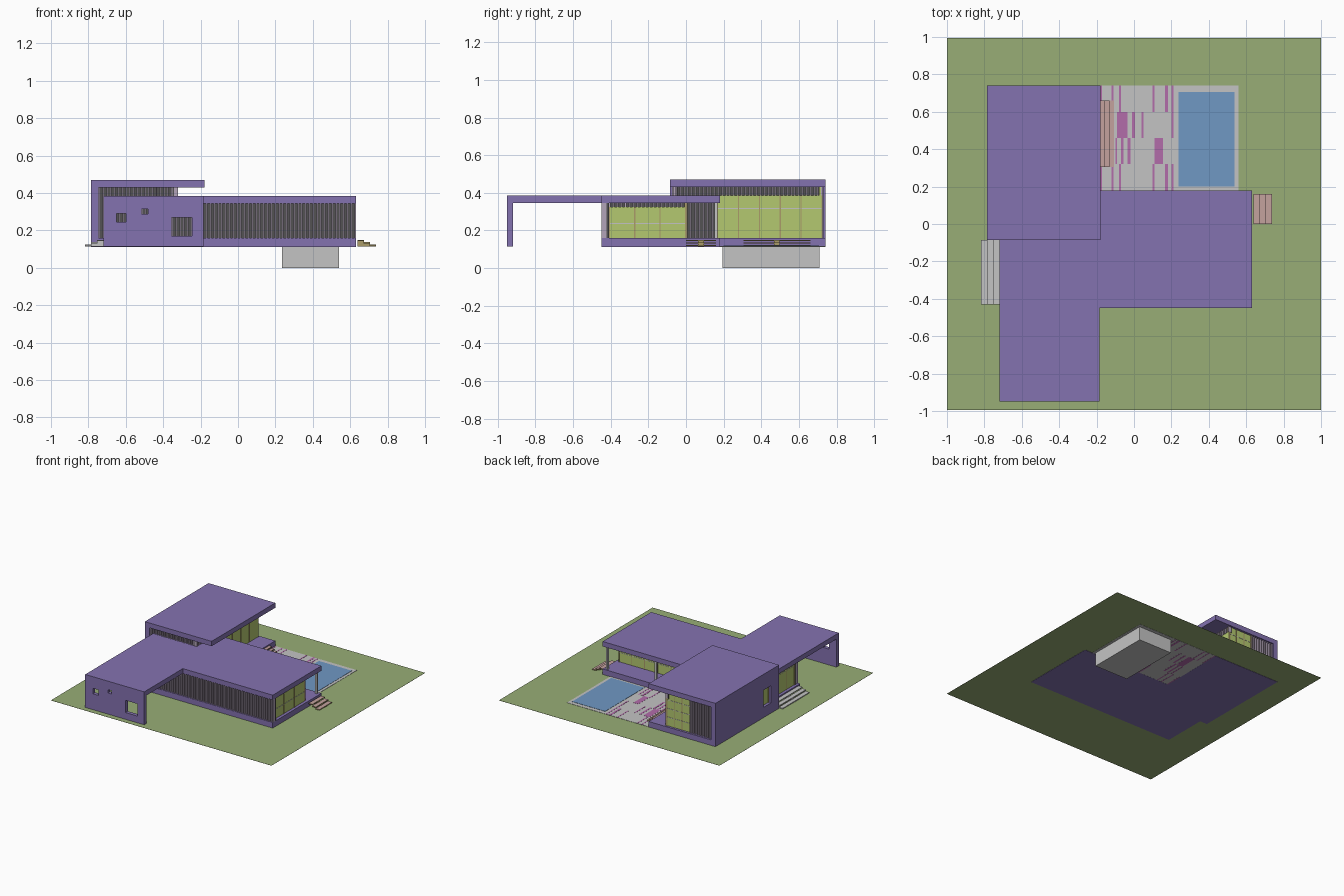
import bpy, bmesh
from mathutils import Vector

if "Cube" in bpy.data.objects:
    bpy.data.objects.remove(bpy.data.objects["Cube"])


def material(name, r, g, b):
    lin = [((c / 255 + 0.055) / 1.055) ** 2.4 for c in (r, g, b)] + [1]
    m = bpy.data.materials.new(name)
    m.use_nodes = True
    m.diffuse_color = lin
    m.node_tree.nodes["Principled BSDF"].inputs["Base Color"].default_value = lin
    return m


PURPLE = material("purple render", 132, 114, 176)
LAWN = material("lawn green", 152, 174, 118)
GLASS = material("lime glass", 180, 200, 112)
GREY = material("pale grey stone", 196, 196, 196)
DARK = material("dark grey", 84, 82, 84)
FIN = material("mauve grey fins", 178, 164, 184)
PINK = material("magenta paving", 178, 108, 170)
WATER = material("pool blue", 112, 152, 196)
WOOD = material("rose timber", 196, 162, 158)
TAN = material("tan timber edge", 170, 155, 105)


def finish(bm, name, *mats):
    bmesh.ops.recalc_face_normals(bm, faces=bm.faces)
    me = bpy.data.meshes.new(name)
    bm.to_mesh(me)
    bm.free()
    ob = bpy.data.objects.new(name, me)
    bpy.context.collection.objects.link(ob)
    for m in mats:
        me.materials.append(m)
    return ob


def add_box(bm, x, y, z):
    lo, hi = Vector((x[0], y[0], z[0])), Vector((x[1], y[1], z[1]))
    verts = bmesh.ops.create_cube(bm, size=1)["verts"]
    for v in verts:
        v.co = (lo + hi) / 2 + v.co * (hi - lo)


def boxes(name, mat, *items):
    bm = bmesh.new()
    for it in items:
        add_box(bm, *it)
    return finish(bm, name, mat)


def prism(name, mat, outline, z0, z1):
    bm = bmesh.new()
    face = bm.faces.new([bm.verts.new((x, y, z0)) for x, y in outline])
    top = bmesh.ops.extrude_face_region(bm, geom=[face])["geom"]
    bmesh.ops.translate(bm, vec=(0, 0, z1 - z0),
                        verts=[g for g in top if isinstance(g, bmesh.types.BMVert)])
    return finish(bm, name, mat)


def cut(ob, *holes):
    cutter = boxes("opening_cutter", DARK, *holes)
    cutter.hide_render = True
    mod = ob.modifiers.new("openings", "BOOLEAN")
    mod.object, mod.solver = cutter, "EXACT"
    bpy.context.view_layer.objects.active = ob
    bpy.ops.object.modifier_apply(modifier=mod.name)
    bpy.data.objects.remove(cutter)


def wall_item(axis, a, b, c0, c1, z):
    """Box running a..b along the axis, c0..c1 across it."""
    return ((a, b), (c0, c1), z) if axis == "x" else ((c0, c1), (a, b), z)


def fin_wall(name, axis, a, b, outer, depth, z, pitch=0.02):
    """Dark wall with vertical fins; depth points from the outer face inwards."""
    mid, inner = outer + depth * 0.7, outer + depth
    boxes(name + "_backing", DARK, wall_item(axis, a, b, *sorted((mid, inner)), z))
    n = max(2, round((b - a) / pitch))
    step = (b - a - 0.008) / (n - 1)
    boxes(name + "_fins", FIN, *[
        wall_item(axis, a + i * step, a + i * step + 0.008, *sorted((outer, mid)), z)
        for i in range(n)])


def glass_wall(name, axis, a, b, c, z, cols, rails=()):
    """Glazing with upright mullions and pale rails."""
    boxes(name + "_panes", GLASS, wall_item(axis, a, b, c - 0.006, c + 0.006, z))
    step = (b - a - 0.006) / cols
    boxes(name + "_mullions", TAN, *[
        wall_item(axis, a + i * step, a + i * step + 0.006, c - 0.009, c + 0.009, z)
        for i in range(cols + 1)])
    if rails:
        boxes(name + "_rails", GREY, *[
            wall_item(axis, a, b, c - 0.008, c + 0.008, (h, h + 0.004)) for h in rails])


def steps(name, x_house, x_out, y, top_mat, side_mat):
    """Three floating treads on a central stringer."""
    bm = bmesh.new()
    run = (x_out - x_house) / 3
    mid = (y[0] + y[1]) / 2
    for i in range(3):
        xs = sorted((x_house + i * run, x_house + (i + 1.1) * run))
        z = 0.15 - i * 0.013
        add_box(bm, xs, y, (z - 0.007, z))
        add_box(bm, xs, (mid - 0.015, mid + 0.015), (0.115, z - 0.007))
    ob = finish(bm, name, top_mat, side_mat)
    for p in ob.data.polygons:
        p.material_index = 0 if abs(p.normal.z) > 0.5 else 1


BASE, FLOOR, LOW, LOW_TOP, HIGH, HIGH_TOP = 0.115, 0.16, 0.345, 0.385, 0.43, 0.47

# Lawn
boxes("lawn", LAWN, ((-1, 1), (-0.995, 0.995), (BASE - 0.001, BASE)))

# Terrace and paving strips, row by row
boxes("terrace", GREY, ((-0.18, 0.56), (0.18, 0.74), (0.1125, 0.117)))
ends = [(-0.18, -0.17), (-0.12, -0.11), (-0.08, -0.07), (0.1, 0.11), (0.165, 0.182), (0.2, 0.21)]
rows = [(0.18, 0.32, ends), (0.6, 0.74, ends),
        (0.32, 0.46, [(-0.1, -0.09), (-0.07, -0.055), (-0.035, -0.02), (0.11, 0.155)]),
        (0.46, 0.6, [(-0.09, -0.035), (-0.01, 0.005), (0.04, 0.05), (0.2, 0.21)])]
boxes("paving_strips", PINK, *[(s, (y0, y1), (0.112, 0.118)) for y0, y1, r in rows for s in r])

# Pool
boxes("pool_basin", GREY, ((0.235, 0.54), (0.195, 0.71), (0, 0.1165)))
boxes("pool_water", WATER, ((0.238, 0.537), (0.2, 0.707), (0.1165, 0.119)))

# Floor slab and roofs
prism("floor_slab", PURPLE, [(-0.72, -0.45), (0.63, -0.45), (0.63, 0.18), (-0.18, 0.18),
                             (-0.18, 0.74), (-0.785, 0.74), (-0.785, -0.085), (-0.72, -0.085)],
      0.112, FLOOR)
prism("low_roof", PURPLE, [(-0.72, -0.95), (-0.185, -0.95), (-0.185, -0.45), (0.63, -0.45),
                           (0.63, 0.18), (-0.72, 0.18)], LOW, LOW_TOP)
boxes("high_roof", PURPLE, ((-0.785, -0.18), (-0.085, 0.74), (HIGH, HIGH_TOP)))

# Carport end wall with three openings
carport_wall = boxes("carport_wall", PURPLE, ((-0.72, -0.185), (-0.95, -0.92), (BASE, LOW)))
cut(carport_wall, *[(x, (-1, -0.9), z) for x, z in [
    ((-0.65, -0.6), (0.245, 0.29)), ((-0.515, -0.482), (0.288, 0.315)),
    ((-0.355, -0.245), (0.17, 0.27))]])

# Solid side wall of the high wing with a window
side_wall = boxes("side_wall", PURPLE, ((-0.785, -0.745), (-0.085, 0.74), (FLOOR, HIGH)))
cut(side_wall, ((-0.85, -0.7), (0.02, 0.12), (0.2, 0.34)))
glass_wall("side_window", "y", 0.02, 0.12, -0.757, (0.2, 0.34), 1)

# Low wing walls
fin_wall("front_wall", "x", -0.7, 0.63, -0.448, 0.038, (FLOOR, LOW))
glass_wall("end_glazing", "y", -0.41, 0, 0.6, (FLOOR, 0.325), 3, (0.235,))
fin_wall("end_glazing_top", "y", -0.41, 0, 0.606, -0.02, (0.325, LOW))
glass_wall("porch_glazing", "x", -0.33, 0.606, 0, (FLOOR, LOW), 8, (0.235,))
glass_wall("entrance_glazing", "y", -0.41, -0.085, -0.69, (FLOOR, LOW), 3, (0.315,))

# High wing walls
fin_wall("high_front", "x", -0.745, -0.33, -0.075, 0.03, (FLOOR, HIGH))
fin_wall("court_wall", "y", 0, 0.165, -0.32, -0.03, (FLOOR, LOW))
glass_wall("court_glazing", "y", 0.165, 0.725, -0.33, (FLOOR, LOW_TOP), 5, (0.315,))
fin_wall("clerestory", "y", -0.075, 0.725, -0.32, -0.03, (LOW_TOP, HIGH))
fin_wall("back_wall", "x", -0.745, -0.545, 0.73, -0.03, (FLOOR, HIGH))
glass_wall("back_glazing", "x", -0.545, -0.325, 0.715, (FLOOR, HIGH), 3, (0.23, 0.3, 0.37))

# Porch posts
boxes("porch_posts", GREY, *[((x - 0.008, x + 0.008), (0.152, 0.168), (FLOOR, LOW))
                             for x in (0.16, 0.6)])

# Steps
steps("entrance_steps", -0.72, -0.815, (-0.43, -0.085), GREY, GREY)
steps("end_steps", 0.64, 0.735, (0, 0.16), WOOD, TAN)
steps("terrace_steps", -0.18, -0.11, (0.305, 0.66), WOOD, TAN)
